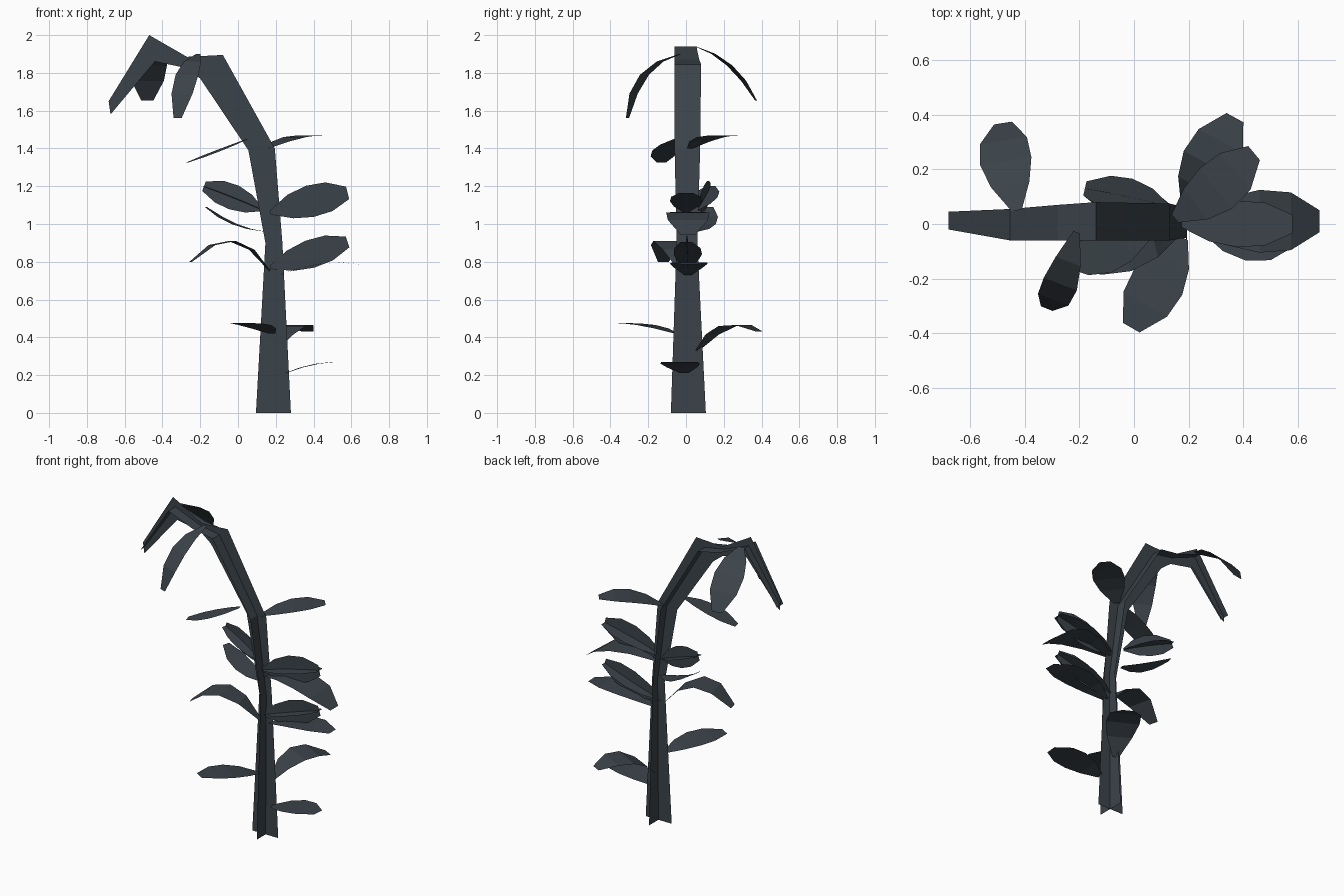
import bpy
from mathutils import Vector, Quaternion
from math import radians

# One flat colour for the whole plant
mat = bpy.data.materials.new("dark slate")
mat.diffuse_color = (0.044, 0.056, 0.067, 1)


def strips(name, pair_lists):
    """Make one object from flat ribbons, each a list of (edge a, edge b) pairs."""
    verts, faces = [], []
    for pairs in pair_lists:
        o = len(verts)
        for a, b in pairs:
            verts += [a, b]
        for i in range(len(pairs) - 1):
            k = o + 2 * i
            faces.append((k, k + 1, k + 3, k + 2))
    me = bpy.data.meshes.new(name)
    me.from_pydata([tuple(v) for v in verts], [], faces)
    me.materials.append(mat)
    ob = bpy.data.objects.new(name, me)
    bpy.context.collection.objects.link(ob)
    return ob


def blade(p0, p1, p2, width, roll, profile):
    """Ribbon bending through three points, rolled about its own axis."""
    p0, p1, p2 = Vector(p0), Vector(p1), Vector(p2)
    axis = (p2 - p0).normalized()
    side = axis.cross(Vector((0, 0, 1))).normalized()
    side = Quaternion(axis, radians(roll)) @ side
    pairs = []
    for i, f in enumerate(profile):
        t = i / (len(profile) - 1)
        c = (p0 * (2 * (t - .5) * (t - 1)) + p1 * (4 * t * (1 - t))
             + p2 * (2 * t * (t - .5)))
        h = side * width * f / 2
        pairs.append((c - h, c + h))
    return pairs


# Stalk: two crossed ribbons, drooping at the top
# left x, left z, right x, right z of the upright ribbon
flat = [(.095, 0, .28, 0), (.145, .9, .235, .9), (.055, 1.39, .195, 1.40),
        (-.2, 1.77, -.08, 1.895), (-.27, 1.825, -.27, 1.885),
        (-.44, 1.86, -.47, 2.0), (-.675, 1.58, -.685, 1.65)]
# x, z, front y, back y of the crossing ribbon
cross = [(.19, 0, -.08, .105), (.195, .9, -.05, .06), (.13, 1.395, -.06, .075),
         (-.14, 1.845, -.06, .08), (-.28, 1.87, -.06, .07),
         (-.455, 1.94, -.06, .055), (-.68, 1.615, -.02, .045)]
strips("stalk", [
    [((a, .01, b), (c, .01, d)) for a, b, c, d in flat],
    [((x, y0, z), (x, y1, z)) for x, z, y0, y1 in cross]])

# Leaves: base, middle, tip, width
LEAF = (.2, .75, 1, .92, .35)
leaves = [
    ((.25, -.01, .21), (.42, -.03, .26), (.60, -.04, .27), .21),
    ((.18, -.05, .42), (.09, -.21, .465), (-.01, -.38, .475), .20),
    ((.19, .06, .33), (.27, .22, .46), (.37, .39, .43), .20),
    ((.22, .01, .73), (.44, .015, .79), (.66, .02, .785), .20),
    ((.17, -.02, .75), (-.03, -.09, .91), (-.25, -.12, .80), .17),
    ((.14, .05, .96), (-.02, .09, 1.0), (-.17, .12, 1.09), .14),
    ((.20, .01, 1.03), (.46, .01, 1.06), (.68, .01, .945), .23),
    ((.05, -.05, 1.45), (-.1, -.11, 1.39), (-.27, -.13, 1.325), .14),
    ((.15, .02, 1.40), (.30, .13, 1.46), (.44, .26, 1.465), .19),
    ((-.43, .05, 1.94), (-.47, .23, 1.84), (-.48, .37, 1.655), .19),
    ((-.21, -.03, 1.90), (-.27, -.22, 1.79), (-.32, -.31, 1.56), .13),
]
for i, (a, b, c, w) in enumerate(leaves):
    strips(f"leaf_{i + 1}", [blade(a, b, c, w, 0, LEAF)])

# Ears: two crossed blades each, base, middle, tip, width
EAR = (.12, .75, 1, .92, .4)
ears = [
    ((.17, 0, .77), (.38, .01, .84), (.58, 0, .905), .15),
    ((.17, 0, 1.06), (.38, .0, 1.12), (.58, 0, 1.165), .17),
    ((.13, .06, 1.075), (-.02, .10, 1.14), (-.18, .13, 1.20), .135),
]
for i, (a, b, c, w) in enumerate(ears):
    strips(f"ear_{i + 1}", [blade(a, b, c, w, r, EAR) for r in (0, 90)])
